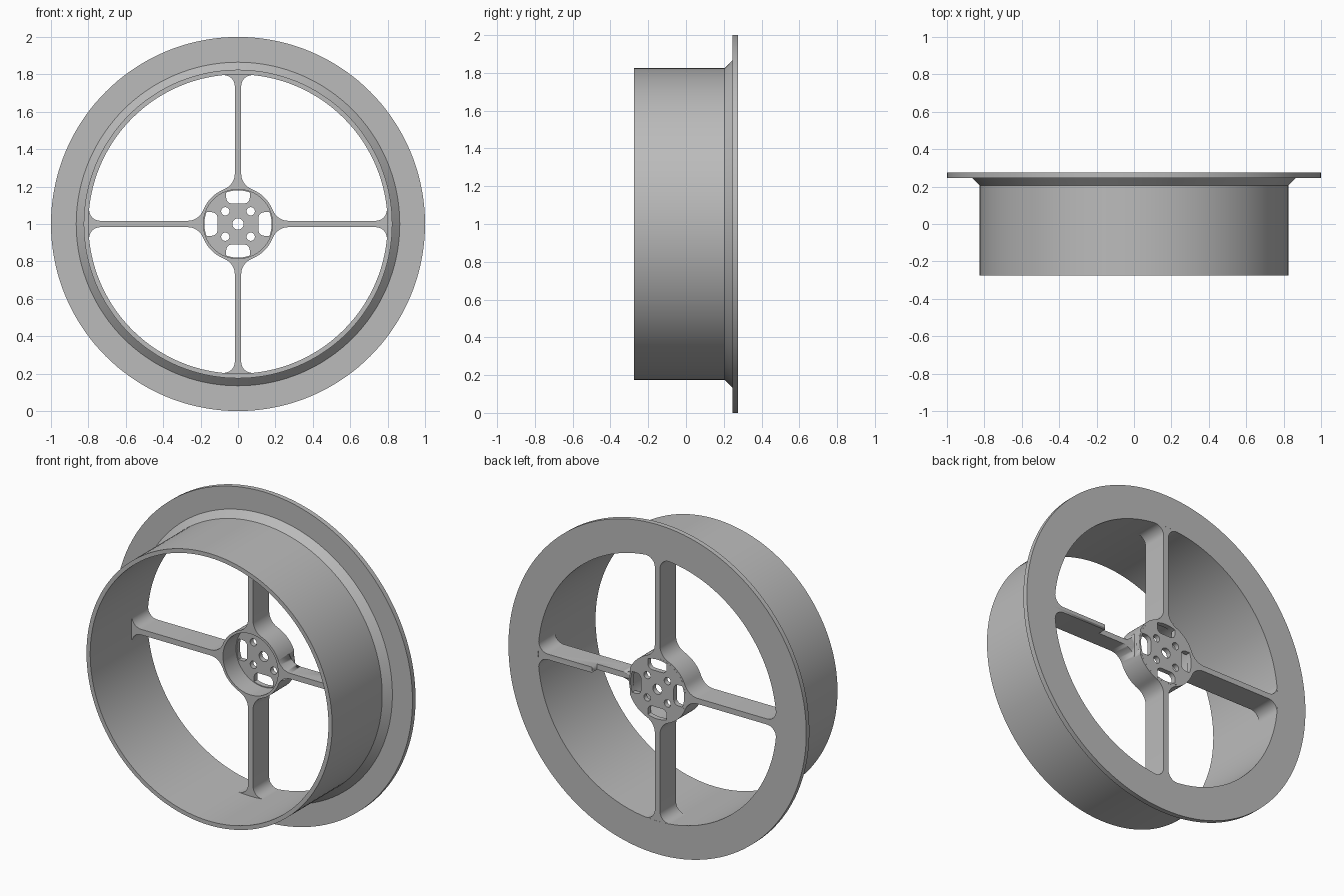
import bpy, bmesh
from math import sin, cos, pi, atan2, sqrt, radians
from mathutils import Matrix, Vector

cube = bpy.data.objects.get("Cube")
if cube:
    bpy.data.objects.remove(cube, do_unlink=True)

grey = bpy.data.materials.new("plain grey")
grey.use_nodes = True
grey.diffuse_color = (0.5, 0.5, 0.5, 1)
grey.node_tree.nodes["Principled BSDF"].inputs["Base Color"].default_value = (0.5, 0.5, 0.5, 1)

BACK = 0.275      # rear plane of the wheel
RIM = 0.80        # inner radius of the drum
HUB = 0.20        # outer radius of the hub
HALF = 0.017      # half the spoke width
SPOKE_DEPTH = 0.155


def finish(name, bm):
    """Turn a bmesh into a smooth object with sharp edges."""
    bmesh.ops.remove_doubles(bm, verts=bm.verts, dist=0.0001)
    bmesh.ops.recalc_face_normals(bm, faces=bm.faces)
    mesh = bpy.data.meshes.new(name)
    bm.to_mesh(mesh)
    bm.free()
    mesh.materials.clear()
    mesh.materials.append(grey)
    mesh.shade_smooth()
    mesh.set_sharp_from_angle(angle=radians(30))
    obj = bpy.data.objects.new(name, mesh)
    bpy.context.collection.objects.link(obj)
    return obj


def arc(cx, cy, r, a0, a1, n):
    return [(cx + r * cos(a0 + (a1 - a0) * i / n), cy + r * sin(a0 + (a1 - a0) * i / n))
            for i in range(n + 1)]


def circle(r, cx=0, cy=0, n=32):
    return arc(cx, cy, r, 0, 2 * pi, n)[:-1]


def turned(points, quarter):
    for _ in range(quarter):
        points = [(-y, x) for x, y in points]
    return points


def plate(name, loops, front, back):
    """Extrude an outline with holes from the front plane to the back plane."""
    curve = bpy.data.curves.new(name, "CURVE")
    curve.dimensions = "2D"
    curve.fill_mode = "BOTH"
    curve.extrude = (back - front) / 2
    for loop in loops:
        spline = curve.splines.new("POLY")
        spline.points.add(len(loop) - 1)
        for p, (x, y) in zip(spline.points, loop):
            p.co = (x, y, 0, 1)
        spline.use_cyclic_u = True
    temp = bpy.data.objects.new(name, curve)
    bpy.context.collection.objects.link(temp)
    bpy.context.view_layer.update()
    bm = bmesh.new()
    filled = temp.to_mesh()
    bm.from_mesh(filled)
    temp.to_mesh_clear()
    bpy.data.objects.remove(temp)
    bpy.data.curves.remove(curve)
    place = Matrix.Translation((0, (front + back) / 2, 1)) @ Matrix.Rotation(pi / 2, 4, "X")
    bm.transform(place)
    return finish(name, bm)


# Drum with chamfered step and flange, as a turned profile (radius, y)
profile = [(RIM, -BACK), (0.825, -BACK), (0.825, 0.205), (0.865, 0.245),
           (1.0, 0.245), (1.0, BACK), (RIM, BACK)]
bm = bmesh.new()
verts = [bm.verts.new((r, y, 1)) for r, y in profile]
edges = [bm.edges.new((v, verts[(i + 1) % len(verts)])) for i, v in enumerate(verts)]
bmesh.ops.spin(bm, geom=verts + edges, cent=(0, 0, 1), axis=(0, 1, 0),
               angle=2 * pi, steps=144, use_merge=True)
finish("drum_and_flange", bm)

# One opening between two spokes, with filleted corners
f, g = 0.06, 0.09
rim_c = (HALF + f, sqrt((RIM - f) ** 2 - (HALF + f) ** 2))
hub_c = (HALF + g, sqrt((HUB + g) ** 2 - (HALF + g) ** 2))
rim_a = atan2(rim_c[1], rim_c[0])
hub_a = atan2(hub_c[1], hub_c[0])
half = (arc(0, 0, HUB, pi / 4, hub_a, 6)
        + arc(*hub_c, g, hub_a + pi, pi, 8)[1:]
        + arc(*rim_c, f, pi, rim_a, 10)
        + arc(0, 0, RIM + 0.003, rim_a, pi / 4, 16))
opening = half + [(y, x) for x, y in reversed(half[1:-1])]

# Spokes and hub wall
spokes = plate("spokes_and_hub_wall",
               [circle(0.815, n=144), circle(0.185, n=64)]
               + [turned(opening, q) for q in range(4)],
               BACK - SPOKE_DEPTH, BACK - 0.0005)

# Channel cut into the rear of one spoke
bm = bmesh.new()
bmesh.ops.create_cube(bm, size=1)
bmesh.ops.scale(bm, vec=(0.255, 0.1, 0.3), verts=bm.verts)
bmesh.ops.translate(bm, vec=Vector((0.3125, BACK, 1)), verts=bm.verts)
cutter = finish("channel_cutter", bm)
cutter.hide_render = True
cutter.hide_viewport = True
cut = spokes.modifiers.new("channel", "BOOLEAN")
cut.operation = "DIFFERENCE"
cut.solver = "EXACT"
cut.object = cutter

# Hub plate with centre bore, bolt holes and rounded slots
c = 0.03
end = radians(69.5)
side = 0.18 * cos(end)
slot = (arc(0, 0, 0.18, end, pi - end, 10)
        + arc(c - side, 0.11 + c, c, pi, 1.5 * pi, 6)
        + arc(side - c, 0.11 + c, c, 1.5 * pi, 2 * pi, 6))
holes = [circle(0.03)]
for q in range(4):
    holes += [turned(circle(0.022, 0.068, 0.068, 24), q), turned(slot, q)]
plate("hub_plate", [circle(0.19, n=64)] + holes, BACK - 0.03, BACK)
